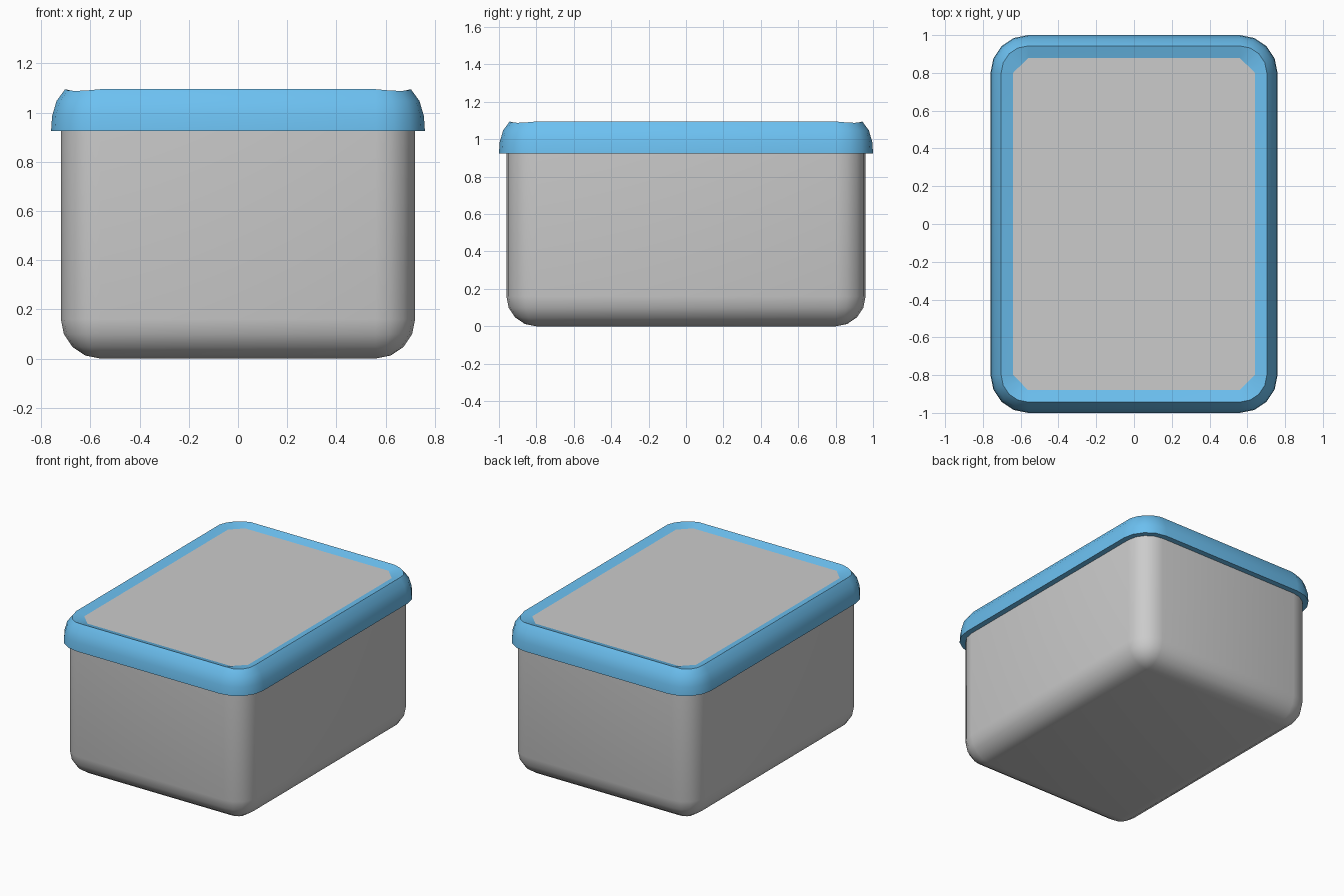
import bpy, bmesh
from math import sin, cos, pi, radians

if "Cube" in bpy.data.objects:
    bpy.data.objects.remove(bpy.data.objects["Cube"])

CX, CY = 0.56, 0.80   # shared corner centres of every rounded rectangle
SEG = 4               # segments per rounded corner


def ring(bm, r, z, dip=0.0):
    """Rounded rectangle of verts with corner radius r."""
    verts = []
    for i, (sx, sy) in enumerate([(1, 1), (-1, 1), (-1, -1), (1, -1)]):
        for k in range(SEG + 1):
            t = k / SEG * pi / 2
            a = i * pi / 2 + t
            verts.append(bm.verts.new((sx * CX + r * cos(a), sy * CY + r * sin(a),
                                       z - dip * sin(2 * t))))
    return verts


def chamfer_ring(bm, r, z):
    """Same vert count, but each corner is a straight chamfer."""
    verts = []
    for sx, sy, x_first in [(1, 1, 1), (-1, 1, 0), (-1, -1, 1), (1, -1, 0)]:
        for k in range(SEG + 1):
            t = k / SEG
            u = 1 - t if x_first else t
            verts.append(bm.verts.new((sx * (CX + r * u), sy * (CY + r * (1 - u)), z)))
    return verts


def loft(bm, rings, cap_start=False, cap_end=False):
    n = len(rings[0])
    for a, b in zip(rings, rings[1:]):
        for i in range(n):
            j = (i + 1) % n
            bm.faces.new((a[i], a[j], b[j], b[i]))
    if cap_start:
        bm.faces.new(rings[0][::-1])
    if cap_end:
        bm.faces.new(rings[-1])


def finish(bm, name, color=None):
    bmesh.ops.remove_doubles(bm, verts=bm.verts, dist=1e-4)
    bmesh.ops.recalc_face_normals(bm, faces=bm.faces)
    me = bpy.data.meshes.new(name)
    bm.to_mesh(me)
    bm.free()
    ob = bpy.data.objects.new(name, me)
    bpy.context.collection.objects.link(ob)
    if color:
        mat = bpy.data.materials.new(name + "_colour")
        mat.diffuse_color = color
        mat.use_nodes = True
        mat.node_tree.nodes["Principled BSDF"].inputs["Base Color"].default_value = mat.diffuse_color
        me.materials.append(mat)
    bpy.ops.object.select_all(action='DESELECT')
    ob.select_set(True)
    bpy.context.view_layer.objects.active = ob
    bpy.ops.object.shade_smooth_by_angle(angle=radians(35))
    return ob


# Container body: rounded floor edge, straight walls up under the lid
bm = bmesh.new()
R = 0.16
rings = [ring(bm, R * sin(k / 4 * pi / 2), R - R * cos(k / 4 * pi / 2)) for k in range(5)]
rings.append(ring(bm, R, 0.95))
loft(bm, rings, cap_end=True)
# the floor is the plain rectangle left where the corner radius is zero
bm.faces.new([rings[0][i * (SEG + 1)] for i in range(4)][::-1])
finish(bm, "container_body")

# Lid rim: flat underside, rounded outer shoulder, shallow inward slope
bm = bmesh.new()
profile = [(0.155, 0.925, 0), (0.20, 0.925, 0), (0.196, 0.985, 0),
           (0.178, 1.047, 0), (0.143, 1.095, 0.007)]
rings = [ring(bm, *p) for p in profile]
rings.append(chamfer_ring(bm, 0.08, 1.075))
loft(bm, rings)
finish(bm, "lid_rim", (0.15, 0.53, 0.88, 1))

# Lid panel set inside the rim
bm = bmesh.new()
loft(bm, [chamfer_ring(bm, 0.08, 1.04), chamfer_ring(bm, 0.08, 1.075)], True, True)
finish(bm, "lid_panel")
